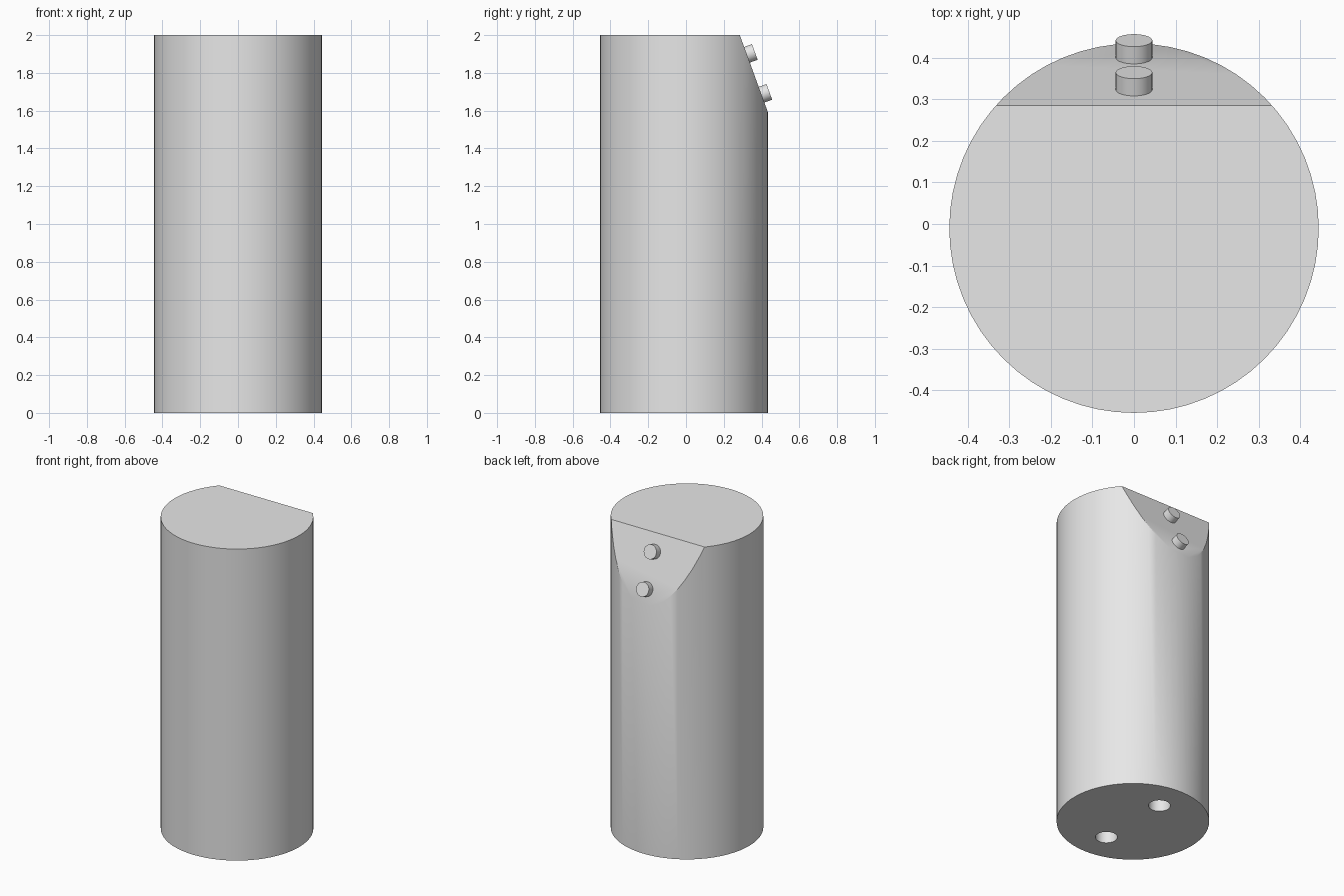
import bpy
import bmesh
import math
from mathutils import Vector, Matrix

default = bpy.data.objects.get("Cube")
if default:
    bpy.data.objects.remove(default, do_unlink=True)

RADIUS, HEIGHT, CENTRE_Y = 0.444, 2.0, -0.01
CUT_TOP = Vector((0, 0.285, HEIGHT))
TILT = math.radians(20)
NORMAL = Vector((0, math.cos(TILT), math.sin(TILT)))
DOWN_SLOPE = Vector((0, math.sin(TILT), -math.cos(TILT)))

# One plain grey for everything
grey = bpy.data.materials.new("plain_grey")
grey.use_nodes = True
grey.diffuse_color = (0.8, 0.8, 0.8, 1)
grey.node_tree.nodes["Principled BSDF"].inputs["Base Color"].default_value = grey.diffuse_color


def cylinder(name, start, axis, length, radius, segments):
    """Capped cylinder that runs from start along axis."""
    bm = bmesh.new()
    turn = axis.to_track_quat('Z', 'Y').to_matrix().to_4x4()
    place = Matrix.Translation(start + axis * length / 2) @ turn
    bmesh.ops.create_cone(bm, cap_ends=True, segments=segments, radius1=radius,
                          radius2=radius, depth=length, matrix=place)
    mesh = bpy.data.meshes.new(name)
    bm.to_mesh(mesh)
    bm.free()
    mesh.materials.append(grey)
    obj = bpy.data.objects.new(name, mesh)
    bpy.context.collection.objects.link(obj)
    return obj


def activate(obj):
    bpy.ops.object.select_all(action='DESELECT')
    obj.select_set(True)
    bpy.context.view_layer.objects.active = obj


UP = Vector((0, 0, 1))
body = cylinder("body", Vector((0, CENTRE_Y, 0)), UP, HEIGHT, RADIUS, 64)

# Sloping flat sliced off the upper back
bm = bmesh.new()
bm.from_mesh(body.data)
cut = bmesh.ops.bisect_plane(bm, geom=bm.verts[:] + bm.edges[:] + bm.faces[:],
                             plane_co=CUT_TOP, plane_no=NORMAL, clear_outer=True)
rim = [e for e in cut["geom_cut"] if isinstance(e, bmesh.types.BMEdge)]
bmesh.ops.contextual_create(bm, geom=rim)
bmesh.ops.recalc_face_normals(bm, faces=bm.faces)
bm.to_mesh(body.data)
bm.free()

# Two round mounting holes in the underside
for side in (-1, 1):
    cutter = cylinder("hole_cutter", Vector((0, CENTRE_Y + side * 0.24, -0.1)), UP, 0.3, 0.064, 32)
    cutter.hide_render = True
    hole = body.modifiers.new("mounting_hole", 'BOOLEAN')
    hole.operation = 'DIFFERENCE'
    hole.solver = 'EXACT'
    hole.object = cutter
    activate(body)
    bpy.ops.object.modifier_apply(modifier=hole.name)
    bpy.data.objects.remove(cutter, do_unlink=True)

# Two pegs standing square on the slope
parts = [body]
for name, distance in (("upper_peg", 0.111), ("lower_peg", 0.336)):
    base = CUT_TOP + DOWN_SLOPE * distance - NORMAL * 0.01
    parts.append(cylinder(name, base, NORMAL, 0.054, 0.044, 32))

for part in parts:
    activate(part)
    bpy.ops.object.shade_smooth_by_angle(angle=math.radians(30))
